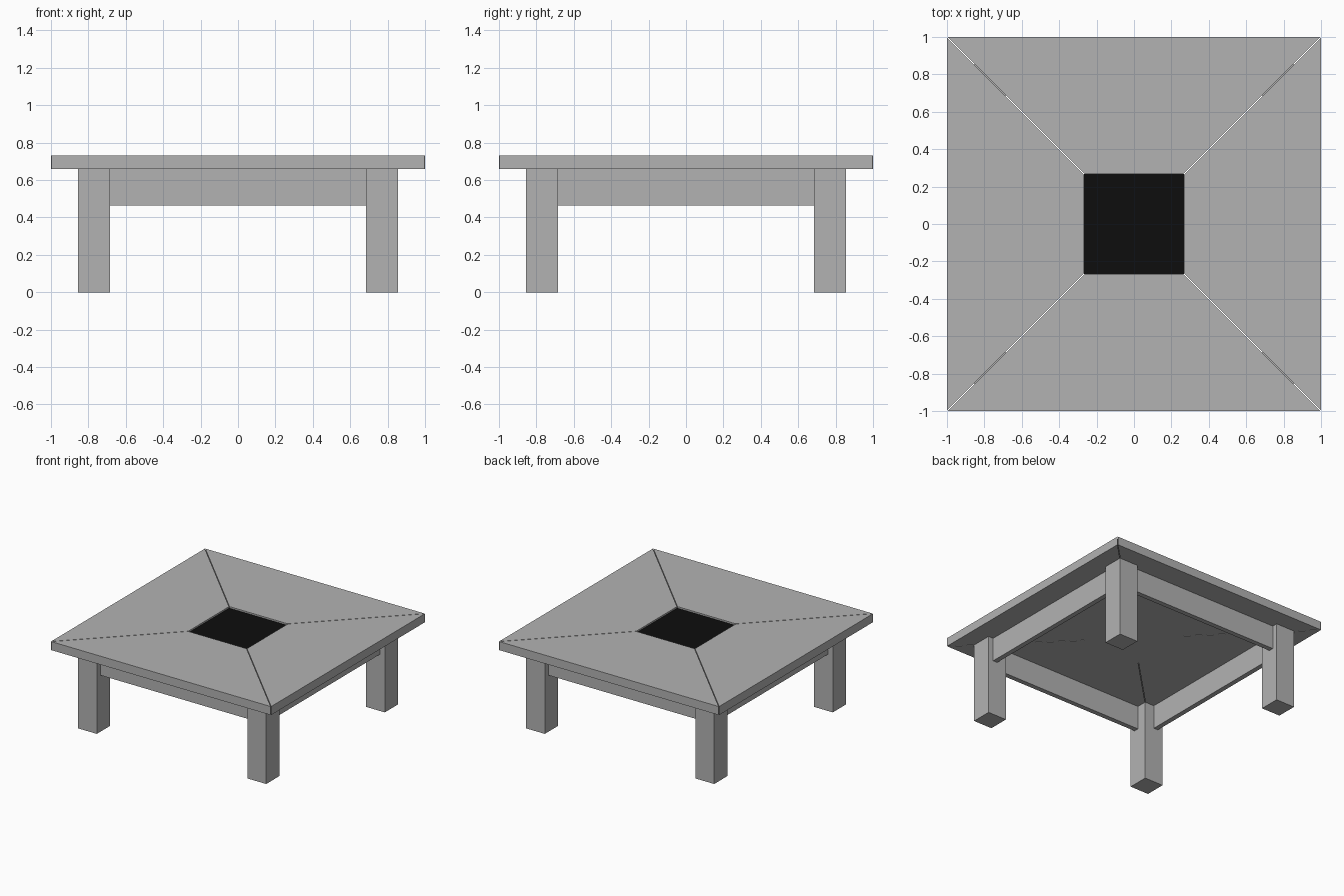
import bpy, bmesh
from math import pi
from mathutils import Matrix

cube = bpy.data.objects.get("Cube")
if cube:
    bpy.data.objects.remove(cube, do_unlink=True)


def material(name, rgb):
    mat = bpy.data.materials.new(name)
    mat.use_nodes = True
    colour = (*rgb, 1)
    mat.diffuse_color = colour
    mat.node_tree.nodes["Principled BSDF"].inputs["Base Color"].default_value = colour
    return mat


grey = material("light grey", (0.45, 0.45, 0.45))
black = material("black", (0.004, 0.004, 0.004))


def prism(name, outline, z0, z1, mat, turn=0):
    """Extrude a flat outline from z0 to z1, then turn it about the z axis."""
    bm = bmesh.new()
    face = bm.faces.new([bm.verts.new((x, y, z0)) for x, y in outline])
    top = bmesh.ops.extrude_face_region(bm, geom=[face])["geom"]
    bmesh.ops.translate(bm, vec=(0, 0, z1 - z0),
                        verts=[v for v in top if isinstance(v, bmesh.types.BMVert)])
    bmesh.ops.transform(bm, matrix=Matrix.Rotation(turn, 4, "Z"), verts=bm.verts)
    bmesh.ops.recalc_face_normals(bm, faces=bm.faces)
    mesh = bpy.data.meshes.new(name)
    bm.to_mesh(mesh)
    bm.free()
    mesh.materials.append(mat)
    obj = bpy.data.objects.new(name, mesh)
    bpy.context.collection.objects.link(obj)
    return obj


def rect(x0, x1, y0, y1):
    return [(x0, y0), (x1, y0), (x1, y1), (x0, y1)]


TOP, UNDER, APRON_LOW = 0.73, 0.66, 0.465
LEG_IN, LEG_OUT = 0.685, 0.855
HOLE, GAP = 0.267, 0.003

# Each side repeats: mitred top board, leg and apron
for i, side in enumerate(("front", "left", "back", "right")):
    turn = i * pi / 2
    board = [(-1 + GAP, -1), (1 - GAP, -1), (HOLE - GAP, -HOLE), (-HOLE + GAP, -HOLE)]
    prism(f"top_board_{side}", board, UNDER, TOP, grey, turn)
    prism(f"leg_{side}", rect(LEG_IN, LEG_OUT, -LEG_OUT, -LEG_IN), 0, UNDER, grey, turn)
    prism(f"apron_{side}", rect(-LEG_IN, LEG_IN, -0.81, -0.77), APRON_LOW, UNDER, grey, turn)

# Sunken centre panel with a black face
square = rect(-HOLE, HOLE, -HOLE, HOLE)
prism("centre_panel", square, UNDER, 0.71, grey)
prism("centre_inlay", square, 0.71, 0.717, black)
